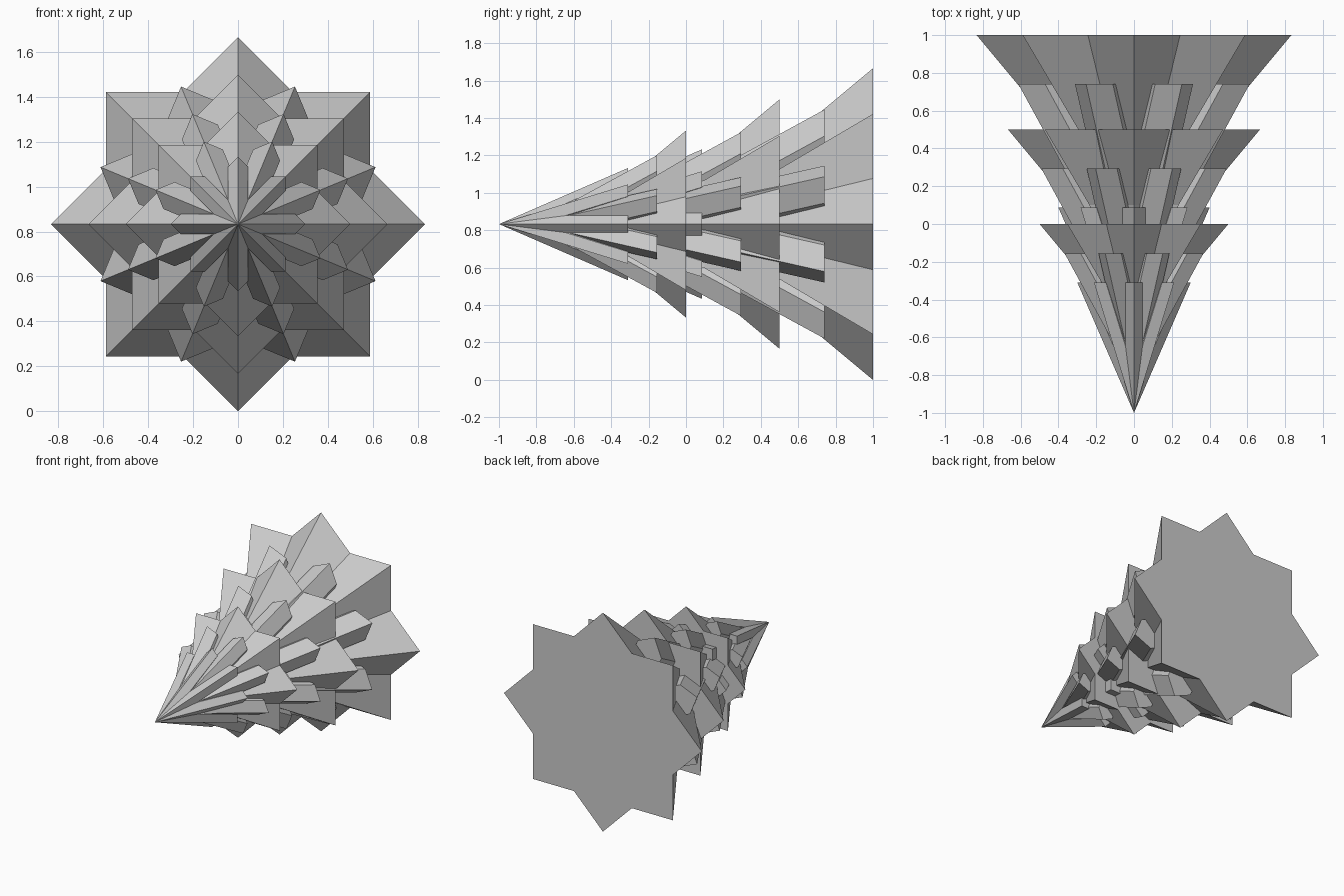
import bpy, bmesh
from math import sin, cos, radians

if "Cube" in bpy.data.objects:
    bpy.data.objects.remove(bpy.data.objects["Cube"])

CZ = 0.833  # height of the long axis


def hull_object(name, pieces):
    """One object made of several convex pieces."""
    mesh = bpy.data.meshes.new(name)
    bm = bmesh.new()
    for pts in pieces:
        part = bmesh.new()
        for p in pts:
            part.verts.new(p)
        bmesh.ops.convex_hull(part, input=part.verts[:])
        bmesh.ops.dissolve_limit(part, angle_limit=0.01,
                                 verts=part.verts[:], edges=part.edges[:])
        bmesh.ops.recalc_face_normals(part, faces=part.faces[:])
        tmp = bpy.data.meshes.new("tmp")
        part.to_mesh(tmp)
        part.free()
        bm.from_mesh(tmp)
        bpy.data.meshes.remove(tmp)
    bm.to_mesh(mesh)
    bm.free()
    ob = bpy.data.objects.new(name, mesh)
    bpy.context.collection.objects.link(ob)


def place(r, t, y, deg):
    """Radial r and tangential t around the y axis, at depth y."""
    c, s = cos(radians(deg)), sin(radians(deg))
    return (r * c - t * s, y, CZ + r * s + t * c)


def square_pyramid(apex, base, r, deg):
    return [place(0, 0, apex, deg)] + [place(r, 0, base, deg + 90 * k) for k in range(4)]


def spike(apex, base, r, w, deg):
    """Corner of a square pyramid, trimmed to a narrow parallel-sided blade."""
    y_side = apex + (base - apex) * w / r
    pts = [place(0, 0, apex, deg), place(r, 0, base, deg)]
    for t in (-w, w):
        pts += [place(r - w, t, base, deg), place(0, t, base, deg), place(0, t, y_side, deg)]
    return pts


# three tiers, each a scaled copy of the first
for i, (s, y0) in enumerate([(1, 0), (4 / 3, 0.5), (5 / 3, 1)], 1):
    # eight-pointed star from two crossed square pyramids
    hull_object(f"tier_{i}_star",
                [square_pyramid(y0 - 0.6 * s, y0, 0.5 * s, a) for a in (0, 45)])
    # spikes in the notches of the star
    hull_object(f"tier_{i}_notch_spikes",
                [spike(y0 - 0.83 * s, y0 - 0.155 * s, 0.398 * s, 0.065 * s, 22.5 + 45 * k)
                 for k in range(8)])
    # narrow front spikes in line with the star points
    hull_object(f"tier_{i}_front_spikes",
                [spike(y0 - s, y0 - 0.31 * s, 0.3 * s, 0.045 * s, 45 * k)
                 for k in range(8)])
